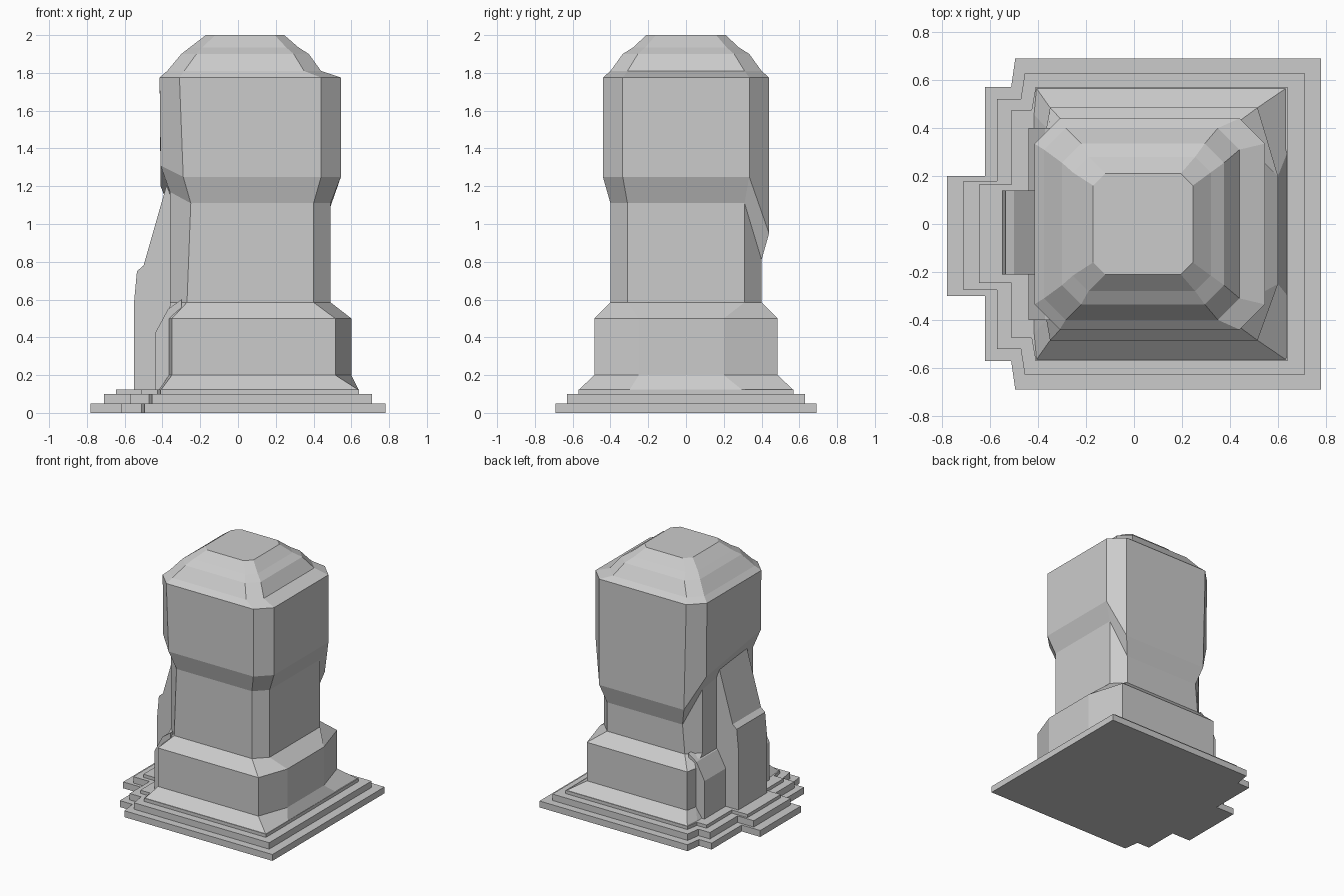
import bpy, bmesh

if "Cube" in bpy.data.objects:
    bpy.data.objects.remove(bpy.data.objects["Cube"])


def loft(name, rings):
    """Skin a stack of matching rings and cap both ends."""
    bm = bmesh.new()
    loops = [[bm.verts.new(p) for p in ring] for ring in rings]
    n = len(loops[0])
    for a, b in zip(loops, loops[1:]):
        for i in range(n):
            j = (i + 1) % n
            bm.faces.new((a[i], a[j], b[j], b[i]))
    bm.faces.new(loops[0][::-1])
    bm.faces.new(loops[-1])
    bmesh.ops.recalc_face_normals(bm, faces=bm.faces)
    mesh = bpy.data.meshes.new(name)
    bm.to_mesh(mesh)
    bm.free()
    obj = bpy.data.objects.new(name, mesh)
    bpy.context.collection.objects.link(obj)
    return obj


def flat(points, z):
    return [(x, y, z) for x, y in points]


def side_profile(name, xz, y0, y1):
    return loft(name, [[(x, y, z) for x, z in xz] for y in (y0, y1)])


def chamfered(x0, x1, y, cl, cr, cy, z):
    """Eight-sided ring, front edge first; z is one height or one per corner."""
    pts = [(x0 + cl, -y), (x1 - cr, -y), (x1, -y + cy), (x1, y - cy),
           (x1 - cr, y), (x0 + cl, y), (x0, y - cy), (x0, -y + cy)]
    zs = z if isinstance(z, (list, tuple)) else [z] * 8
    return [(px, py, pz) for (px, py), pz in zip(pts, zs)]


# Stepped plinth: wide slab, side tier and doorstep in one outline
# z0, z1, right, y half, notch x, tier x, tier y, step x, step back, step front
steps = [(0.0, 0.05, 0.78, 0.69, -0.495, -0.62, 0.57, -0.78, 0.20, -0.30),
         (0.05, 0.10, 0.71, 0.63, -0.455, -0.57, 0.52, -0.71, 0.18, -0.275),
         (0.10, 0.125, 0.64, 0.57, -0.41, -0.51, 0.475, -0.645, 0.165, -0.245)]
for i, (z0, z1, r, h, nx, tx, ty, sx, sb, sf) in enumerate(steps):
    outline = [(r, -h), (r, h), (nx, h), (nx - 0.017, ty), (tx, ty), (tx, sb),
               (sx, sb), (sx, sf), (tx, sf), (tx, -ty), (nx - 0.017, -ty), (nx, -h)]
    loft(f"plinth_step_{i + 1}", [flat(outline, z0), flat(outline, z1)])

# Pedestal, shaft, flared head and faceted cap
foot = [(-.41, -.57), (.64, -.57), (.64, -.30), (.64, .30),
        (.64, .57), (-.41, .57), (-.42, .46), (-.42, -.46)]
block = [(-.35, -.485), (.515, -.485), (.60, -.25), (.60, .20),
         (.515, .485), (-.35, .485), (-.365, .40), (-.365, -.40)]
loft("tower_body", [
    flat(foot, 0.12), flat(block, 0.20), flat(block, 0.50),
    chamfered(-.36, .49, .40, .09, .09, .09, 0.585),
    chamfered(-.36, .49, .40, .11, .09, .09,
              [1.11, 1.11, 1.11, 1.11, .81, .81, 1.08, 1.17]),
    chamfered(-.41, .545, .44, .12, .105, .105,
              [1.25, 1.25, 1.25, 1.25, .95, .95, 1.20, 1.31]),
    chamfered(-.415, .545, .44, .105, .105, .105, 1.775),
    chamfered(-.375, .44, .40, .09, .09, .09, 1.81),
    chamfered(-.30, .375, .335, .08, .08, .08, 1.90),
    chamfered(-.255, .32, .28, .065, .065, .065, 1.935),
    chamfered(-.17, .245, .21, .05, .05, .05, 2.0)])

# Sloping buttress on the left side
side_profile("buttress", [(-.30, .12), (-.55, .12), (-.55, .59), (-.535, .75),
                          (-.50, .78), (-.38, 1.20), (-.30, 1.30)], -.21, .14)

# Low piers either side of the buttress
for name, y0, y1 in (("front_pier", -.40, -.20), ("back_pier", .13, .40)):
    side_profile(name, [(-.30, .12), (-.44, .12), (-.44, .42),
                        (-.37, .55), (-.30, .60)], y0, y1)
